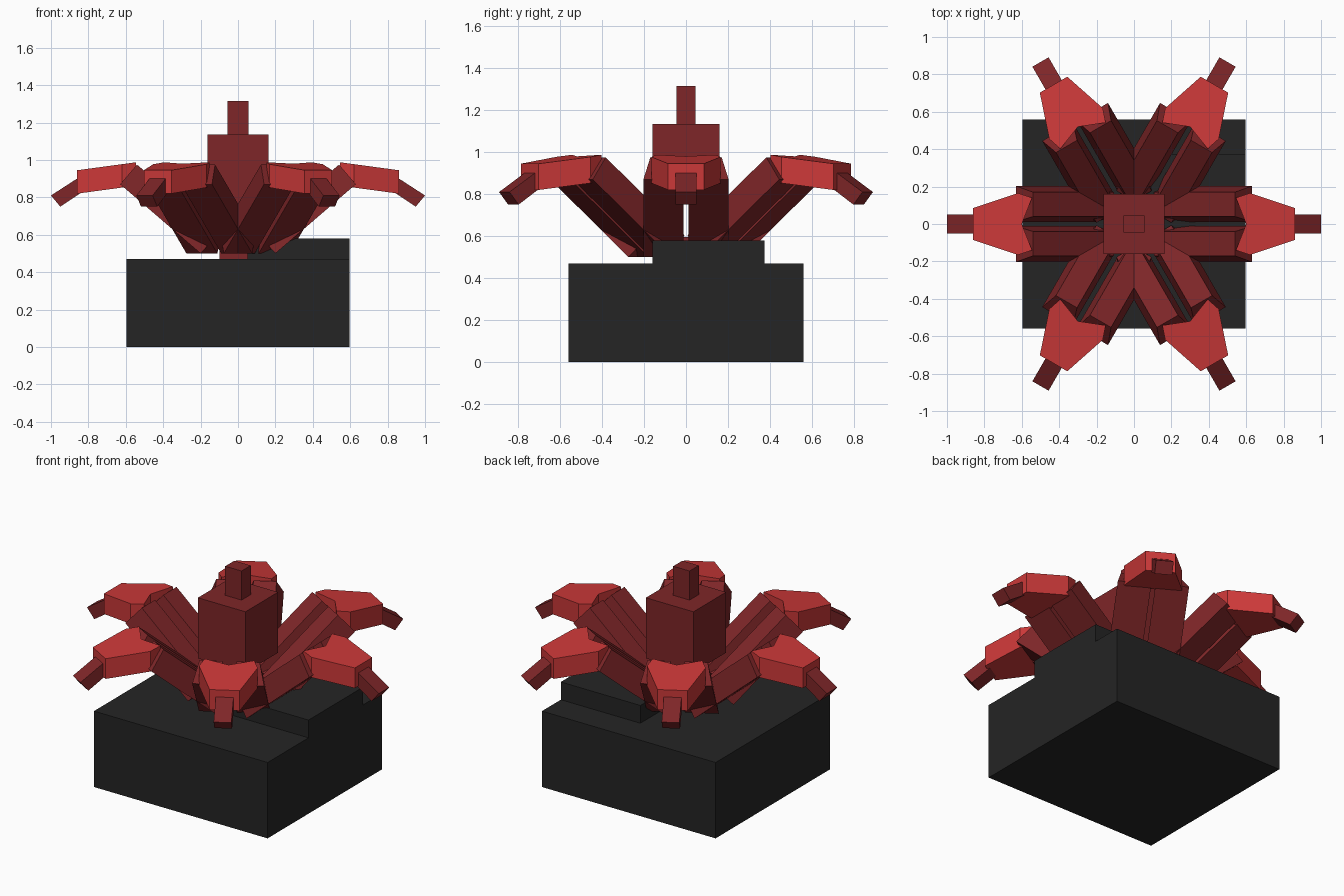
import bpy
import bmesh
import math
from mathutils import Matrix

old = bpy.data.objects.get("Cube")
if old:
    bpy.data.objects.remove(old, do_unlink=True)


def material(name, colour):
    m = bpy.data.materials.new(name)
    m.use_nodes = True
    m.diffuse_color = (*colour, 1)
    m.node_tree.nodes["Principled BSDF"].inputs["Base Color"].default_value = (*colour, 1)
    return m


black = material("charcoal", (0.018, 0.018, 0.018))
dark_red = material("dark red", (0.21, 0.019, 0.021))
bright_red = material("bright red", (0.6, 0.04, 0.04))


def loft(name, rings, mat, angle=0):
    """Bridge two matching closed rings into a capped solid, turned about z."""
    bm = bmesh.new()
    a, b = [[bm.verts.new(p) for p in ring] for ring in rings]
    bm.faces.new(a)
    bm.faces.new(b)
    for i in range(len(a)):
        j = (i + 1) % len(a)
        bm.faces.new((a[i], a[j], b[j], b[i]))
    bmesh.ops.recalc_face_normals(bm, faces=bm.faces)
    bm.transform(Matrix.Rotation(angle, 4, "Z"))
    mesh = bpy.data.meshes.new(name)
    bm.to_mesh(mesh)
    bm.free()
    mesh.materials.append(mat)
    ob = bpy.data.objects.new(name, mesh)
    bpy.context.collection.objects.link(ob)
    return ob


def box(name, x, y, z, mat):
    return loft(name, [[(x[0], y[0], h), (x[1], y[0], h), (x[1], y[1], h), (x[0], y[1], h)]
                       for h in z], mat)


# Stepped base
box("base", (-0.595, 0.595), (-0.56, 0.56), (0, 0.47), black)
box("base_step", (0.05, 0.595), (-0.16, 0.375), (0.46, 0.58), black)

# Central column
box("stem", (-0.1, 0.1), (-0.1, 0.1), (0.46, 0.595), dark_red)
box("core", (-0.163, 0.163), (-0.16, 0.16), (0.76, 1.135), dark_red)
box("core_pin", (-0.056, 0.056), (-0.045, 0.045), (1.12, 1.315), dark_red)

# Arm beam: lower and upper corners (radius, height) at the inner and outer ends
BEAM_ENDS = [((0.2, 0.5), (0.106, 0.604)), ((0.63, 0.87), (0.54, 0.975))]
# Tip plan outline (radius, sideways), notched on its inner side
TIP_HALF = [(0.86, 0.085), (0.62, 0.165), (0.545, 0.14)]
TIP_PLAN = TIP_HALF + [(0.6, 0)] + [(r, -t) for r, t in reversed(TIP_HALF)]
# Finger side profile (radius, height)
FINGER = [(0.83, 0.92), (1.0, 0.81), (0.95, 0.75), (0.8, 0.85)]


def tip_ring(height):
    return [(r, t, height - 0.135 * (r - 0.6)) for r, t in TIP_PLAN]


for k in range(6):
    turn = math.radians(60 * k)
    for label, s in (("left", 1), ("right", -1)):
        rings = [[(lo[0], s * 0.012, lo[1]), (lo[0], s * 0.203, lo[1]),
                  (up[0], s * 0.17, up[1]), (up[0], s * 0.04, up[1])]
                 for lo, up in BEAM_ENDS]
        loft(f"arm_{k + 1}_{label}_beam", rings, dark_red, turn)
    loft(f"arm_{k + 1}_tip", [tip_ring(0.855), tip_ring(0.98)], bright_red, turn)
    loft(f"arm_{k + 1}_finger", [[(r, t, z) for r, z in FINGER] for t in (-0.05, 0.05)],
         dark_red, turn)
